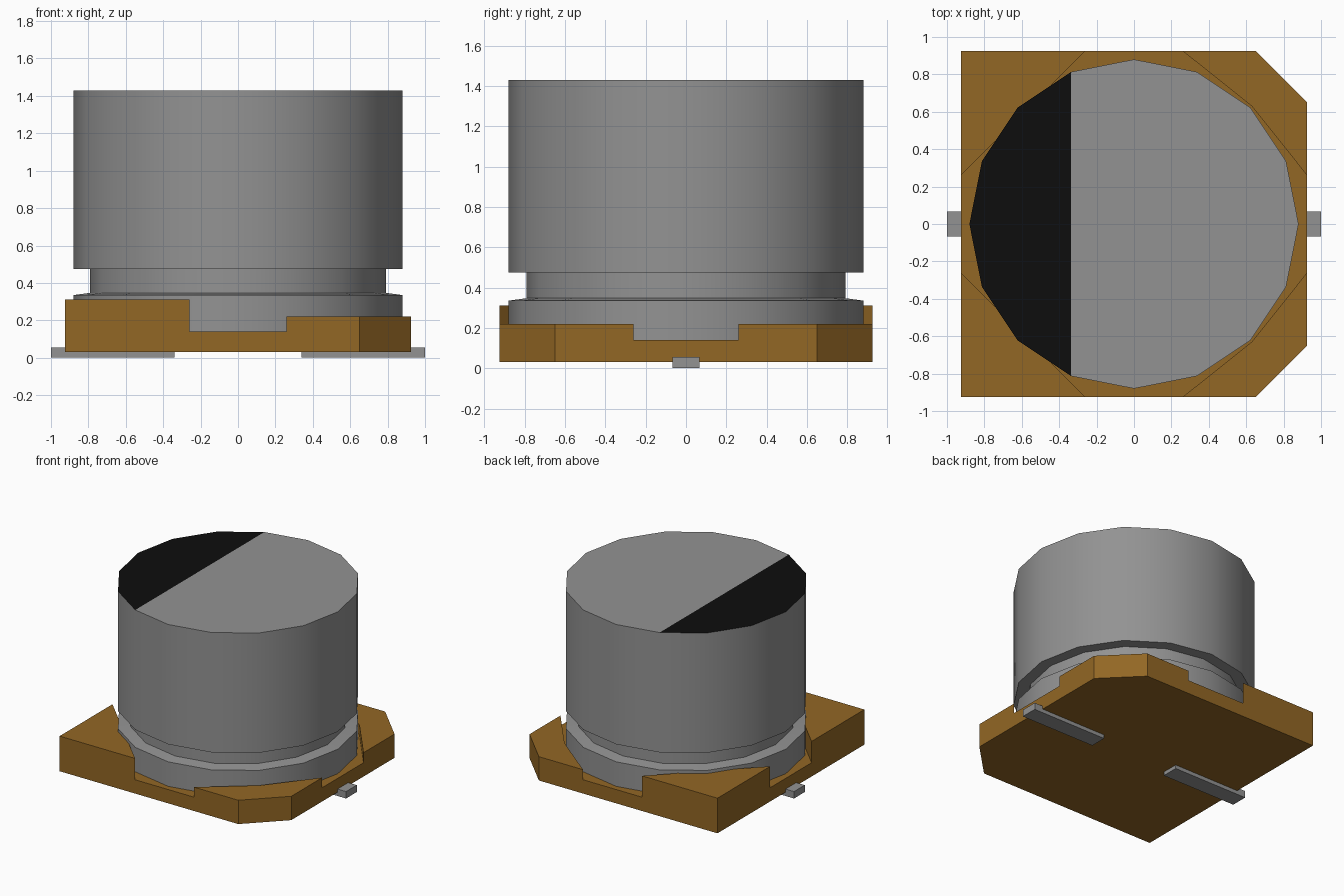
import bpy, bmesh, math

cube = bpy.data.objects.get("Cube")
if cube:
    bpy.data.objects.remove(cube, do_unlink=True)


def material(name, rgb):
    m = bpy.data.materials.new(name)
    m.use_nodes = True
    col = (*rgb, 1.0)
    m.diffuse_color = col
    m.node_tree.nodes["Principled BSDF"].inputs["Base Color"].default_value = col
    return m


metal = material("grey metal", (0.29, 0.29, 0.29))
brown = material("brown plastic", (0.29, 0.135, 0.018))
black = material("black marking", (0.004, 0.004, 0.004))


def finish(name, bm, mats, smooth=False):
    bmesh.ops.recalc_face_normals(bm, faces=bm.faces)
    me = bpy.data.meshes.new(name)
    bm.to_mesh(me)
    bm.free()
    for m in mats:
        me.materials.append(m)
    ob = bpy.data.objects.new(name, me)
    bpy.context.collection.objects.link(ob)
    if smooth:
        bpy.ops.object.select_all(action='DESELECT')
        ob.select_set(True)
        bpy.context.view_layer.objects.active = ob
        bpy.ops.object.shade_smooth_by_angle(angle=math.radians(30))
    return ob


# Can: a 16-sided turned body with a crimped neck and a two-colour lid
SIDES = 16
PROFILE = [(0.88, 0.10), (0.88, 0.335), (0.79, 0.347),
           (0.79, 0.475), (0.88, 0.475), (0.88, 1.43)]
bm = bmesh.new()
rings = []
for r, z in PROFILE:
    rings.append([bm.verts.new((r * math.cos(2 * math.pi * i / SIDES),
                                r * math.sin(2 * math.pi * i / SIDES), z))
                  for i in range(SIDES)])
for low, high in zip(rings, rings[1:]):
    for i in range(SIDES):
        j = (i + 1) % SIDES
        bm.faces.new((low[i], low[j], high[j], high[i]))
bm.faces.new(rings[0][::-1])
top = rings[-1]
bm.faces.new(top[11:] + top[:6])
bm.faces.new(top[5:12]).material_index = 1
finish("can", bm, [metal, black], smooth=True)

# Base: a slab whose four corners are raised around the can
H, N, C = 0.925, 0.26, 0.65      # half width, notch half width, chamfer start
Z0, FLOOR, Z_RIGHT, Z_LEFT = 0.03, 0.14, 0.22, 0.31
outline = [(H, -N), (H, N), (H, C), (C, H), (N, H), (-N, H), (-H, H),
           (-H, N), (-H, -N), (-H, -H), (-N, -H), (N, -H), (C, -H), (H, -C)]
bm = bmesh.new()
bot = [bm.verts.new((x, y, Z0)) for x, y in outline]
up = [bm.verts.new((x, y, FLOOR)) for x, y in outline]
n = len(outline)
for i in range(n):
    j = (i + 1) % n
    bm.faces.new((bot[i], bot[j], up[j], up[i]))
bm.faces.new(bot[::-1])
# inner bend of the chamfered corners
kb = bm.verts.new((0.63, 0.63, FLOOR))
kf = bm.verts.new((0.63, -0.63, FLOOR))
bm.faces.new([up[0], up[1], kb, up[4], up[5], up[7], up[8], up[10], up[11], kf])
corners = [bm.faces.new(up[1:5] + [kb]), bm.faces.new(up[5:8]),
           bm.faces.new(up[8:11]), bm.faces.new(up[11:14] + [up[0], kf])]
bmesh.ops.recalc_face_normals(bm, faces=bm.faces)
ext = bmesh.ops.extrude_face_region(bm, geom=corners)
for v in ext["geom"]:
    if isinstance(v, bmesh.types.BMVert):
        v.co.z = Z_RIGHT if v.co.x > 0 else Z_LEFT
finish("base", bm, [brown])

# Flat terminals under the base
for side, name in ((1, "left_terminal"), (-1, "right_terminal")):
    bm = bmesh.new()
    bmesh.ops.create_cube(bm, size=1)
    for v in bm.verts:
        v.co = (side * 0.67 + v.co.x * 0.66, v.co.y * 0.135, 0.0275 + v.co.z * 0.055)
    finish(name, bm, [metal])
